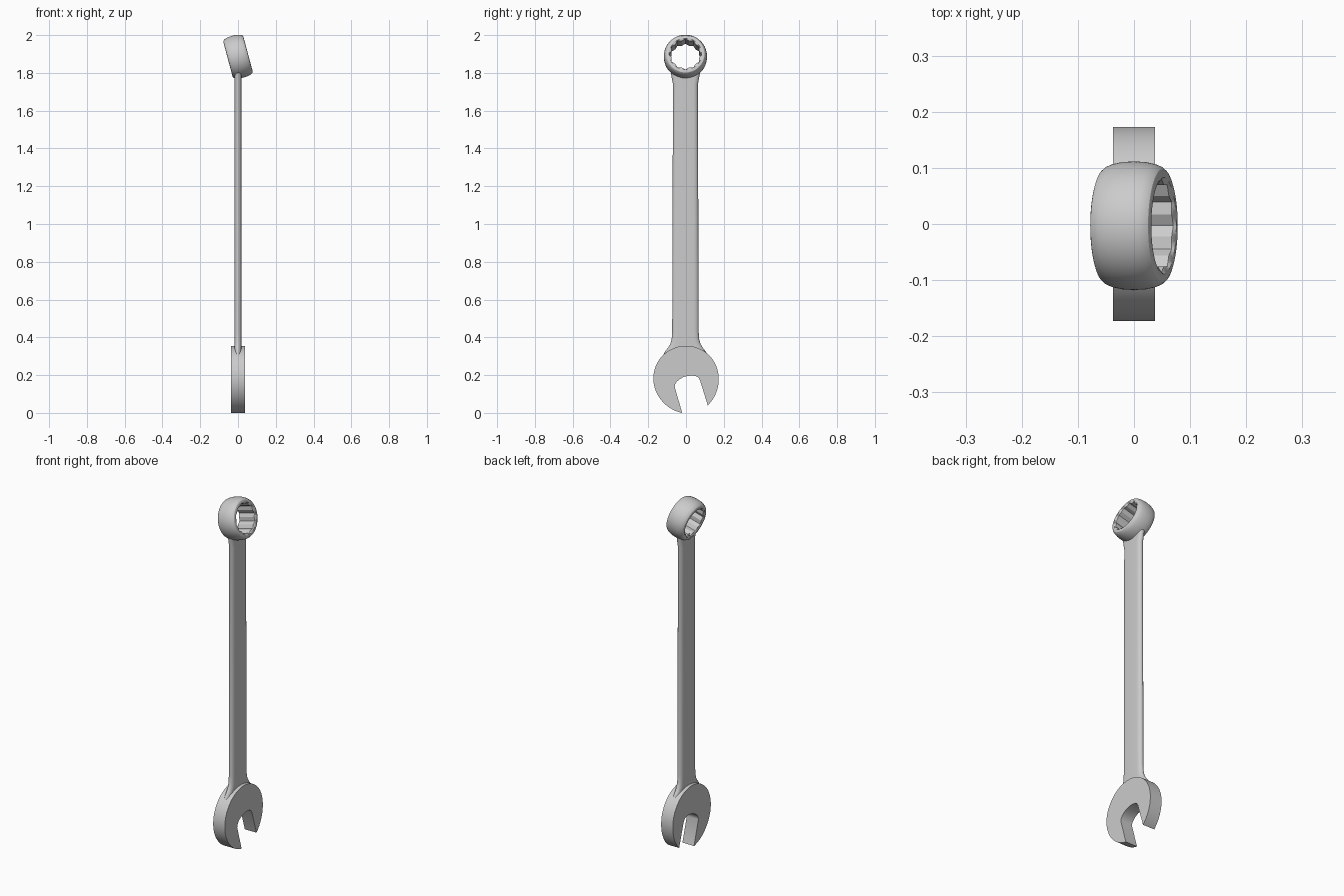
import bpy, bmesh
from math import sin, cos, sqrt, pi, radians
from mathutils import Matrix, Vector

if "Cube" in bpy.data.objects:
    bpy.data.objects.remove(bpy.data.objects["Cube"])


def finish(name, bm):
    bmesh.ops.recalc_face_normals(bm, faces=bm.faces)
    me = bpy.data.meshes.new(name)
    bm.to_mesh(me)
    bm.free()
    ob = bpy.data.objects.new(name, me)
    bpy.context.collection.objects.link(ob)
    bpy.ops.object.select_all(action='DESELECT')
    bpy.context.view_layer.objects.active = ob
    ob.select_set(True)
    bpy.ops.object.shade_smooth_by_angle(angle=radians(28))
    return ob


def bridge(bm, loops, closed=False):
    """Join successive rings of vertices with quads."""
    pairs = list(zip(loops, loops[1:]))
    if closed:
        pairs.append((loops[-1], loops[0]))
    for a, b in pairs:
        n = len(a)
        for i in range(n):
            j = (i + 1) % n
            bm.faces.new((a[i], a[j], b[j], b[i]))


# open jaw head: near-round outline with a slot turned 15 degrees
def open_jaw():
    outline = []
    steps = 72
    for i in range(steps + 1):
        a = radians(263.7 + (-51 - 263.7) * i / steps)
        r = 0.173 + 0.013 * max(0, cos(a + radians(75))) ** 3
        outline.append((r * cos(a), 0.185 + r * sin(a)))
    outline += [(0.074, 0.175), (0.066, 0.189), (0.053, 0.197), (0.035, 0.2),
                (0.012, 0.199), (-0.012, 0.193), (-0.034, 0.181),
                (-0.049, 0.168), (-0.058, 0.153), (-0.06, 0.14)]
    bm = bmesh.new()
    sides = [[bm.verts.new((x, y, z)) for y, z in outline] for x in (-0.037, 0.037)]
    bridge(bm, sides)
    for s in sides:
        bm.faces.new(s)
    low = min(z for y, z in outline)
    bmesh.ops.translate(bm, verts=bm.verts, vec=(0, 0, -low))
    finish("open_jaw", bm)


# box ring: rounded outer wall, twelve-point hole, tilted 15 degrees
def box_ring():
    R, seg = 0.084, 96
    outer = [(0.096, 0.055), (0.101, 0.053), (0.106, 0.047), (0.110, 0.037),
             (0.1135, 0.02), (0.1145, 0)]
    outer += [(r, -h) for r, h in reversed(outer[:-1])]
    bm = bmesh.new()

    def ring(radius, h):
        vs = []
        for i in range(seg):
            a = 2 * pi * i / seg
            r = radius
            if r is None:
                p = a % (pi / 6)
                p = min(p, pi / 6 - p)
                r = R * cos(pi / 6) / cos(pi / 6 - p)
            vs.append(bm.verts.new((h, r * cos(a), r * sin(a))))
        return vs

    loops = [ring(r, h) for r, h in outer]
    loops += [ring(0.086, -0.055), ring(None, -0.050),
              ring(None, 0.050), ring(0.086, 0.055)]
    bridge(bm, loops, closed=True)
    tilt = Matrix.Translation((0, -0.003, 1.886)) @ Matrix.Rotation(radians(-15), 4, 'Y')
    bm.transform(tilt)
    finish("box_ring", bm)


# shank: flat faces with rounded edges, flared into both heads
def shank():
    t = 0.018

    def section(w):
        flat = 0.62 * w
        right = [(t * cos(a), flat + (w - flat) * sin(a))
                 for a in [pi * i / 12 for i in range(13)]]
        return right + [(-x, -y) for x, y in right]

    rows = [(0.29, 0.125), (0.325, 0.108), (0.345, 0.092), (0.365, 0.080),
            (0.39, 0.073), (0.43, 0.070), (1.74, 0.066), (None, 0.083)]
    bm = bmesh.new()
    loops = []
    for z, w in rows:
        loops.append([bm.verts.new((x, y - 0.003,
                      z if z else 1.886 - sqrt(0.1 ** 2 - y * y)))
                      for x, y in section(w)])
    bridge(bm, loops)
    bm.faces.new(loops[0])
    # curved end strip follows the ring wall
    end = loops[-1]
    n = len(end)
    for i in range(n // 2 - 1):
        a, b = end[i], end[i + 1]
        c, d = end[(12 - i - 1) % n], end[(12 - i) % n]
        if i < 6:
            quad = list(dict.fromkeys((a, b, c, d)))
            if len(quad) > 2:
                bm.faces.new(quad)
            other = list(dict.fromkeys((end[13 + i], end[14 + i], end[24 - i], end[25 - i])))
            if len(other) > 2:
                bm.faces.new(other)
    bm.faces.new((end[0], end[12], end[13], end[25]))
    finish("shank", bm)


open_jaw()
box_ring()
shank()
